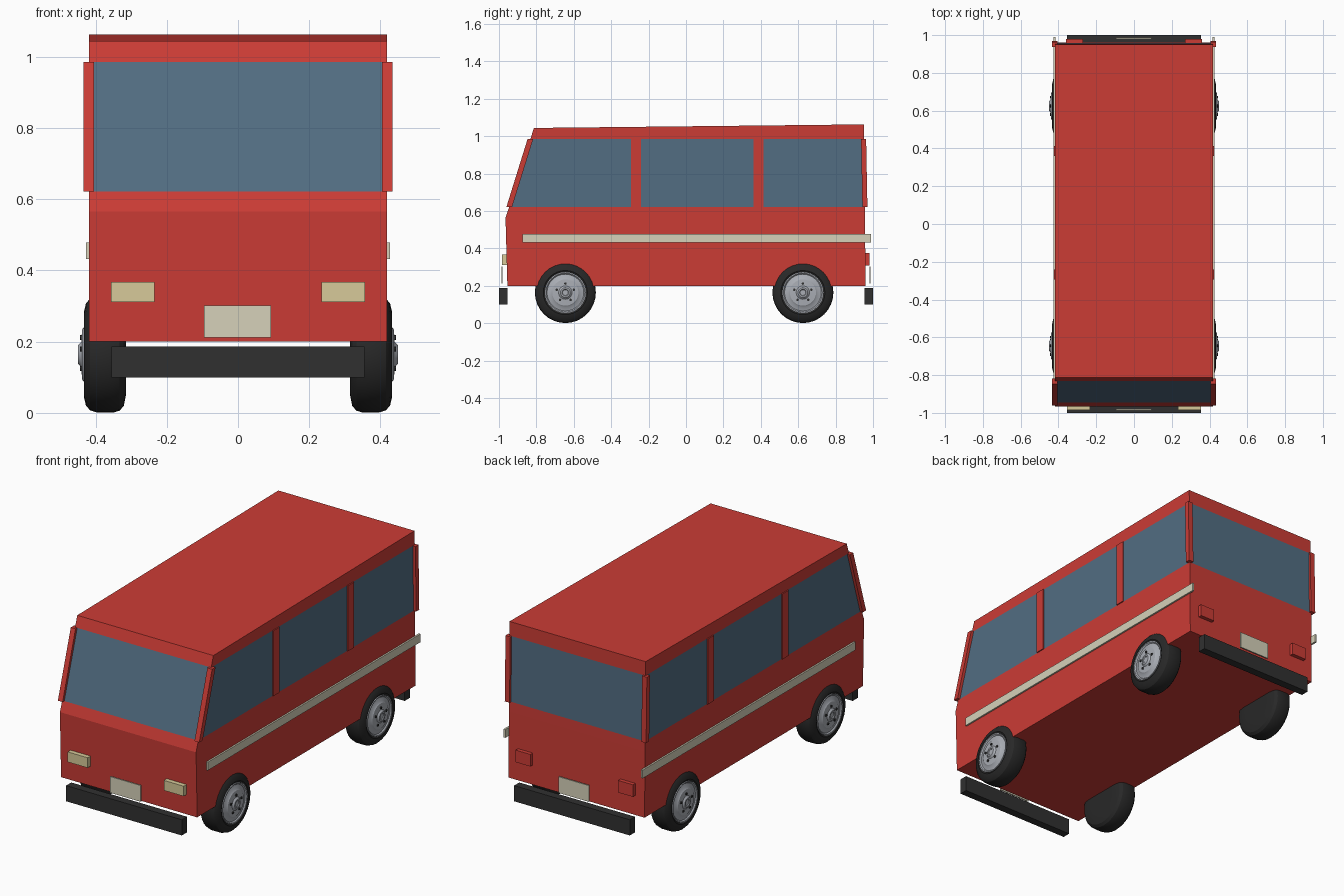
import bpy, bmesh, math
from mathutils import Vector

cube = bpy.data.objects.get("Cube")
if cube:
    bpy.data.objects.remove(cube, do_unlink=True)


def material(name, r, g, b):
    m = bpy.data.materials.new(name)
    m.use_nodes = True
    m.diffuse_color = (r, g, b, 1)
    m.node_tree.nodes["Principled BSDF"].inputs["Base Color"].default_value = (r, g, b, 1)
    return m


RED = material("red paint", 0.60, 0.045, 0.036)
GLASS = material("blue grey glass", 0.085, 0.155, 0.225)
CREAM = material("cream trim", 0.67, 0.64, 0.49)
LAMP = material("headlight yellow", 0.68, 0.59, 0.32)
BLACK = material("bumper black", 0.03, 0.03, 0.03)
RUBBER = material("tyre rubber", 0.021, 0.021, 0.021)
SILVER = material("wheel silver", 0.40, 0.42, 0.46)


def finish(name, bm, *mats):
    bmesh.ops.recalc_face_normals(bm, faces=bm.faces[:])
    me = bpy.data.meshes.new(name)
    bm.to_mesh(me)
    bm.free()
    for m in mats:
        me.materials.append(m)
    ob = bpy.data.objects.new(name, me)
    bpy.context.collection.objects.link(ob)
    return ob


def box(name, x, y, z, mat, lean=0.0):
    """Box from (min, max) ranges; lean shifts the top along y."""
    bm = bmesh.new()
    bmesh.ops.create_cube(bm, size=1)
    for v in bm.verts:
        top = v.co.z > 0
        v.co = Vector(r[1] if c > 0 else r[0] for c, r in zip(v.co, (x, y, z)))
        if top:
            v.co.y += lean
    return finish(name, bm, mat)


def lathe(name, profile, origin, side, mat, n=32):
    """Revolve (offset, radius) points about the x axis, with end caps."""
    bm = bmesh.new()
    rings = []
    for off, rad in profile:
        rings.append([bm.verts.new((origin[0] + side * off,
                                    origin[1] + rad * math.cos(math.tau * i / n),
                                    origin[2] + rad * math.sin(math.tau * i / n)))
                      for i in range(n)])
    for a, b in zip(rings, rings[1:]):
        for i in range(n):
            j = (i + 1) % n
            bm.faces.new((a[i], a[j], b[j], b[i]))
    bm.faces.new(rings[0])
    bm.faces.new(rings[-1])
    ob = finish(name, bm, mat)
    bpy.ops.object.select_all(action="DESELECT")
    bpy.context.view_layer.objects.active = ob
    ob.select_set(True)
    bpy.ops.object.shade_smooth_by_angle(angle=math.radians(30))
    return ob


# Body shell: stacked levels (front y, back y, front z, back z); window band is glass
W = 0.418
LEVELS = [(-0.955, 0.96, 0.2, 0.2), (-0.965, 0.957, 0.565, 0.565),
          (-0.945, 0.956, 0.622, 0.622), (-0.832, 0.952, 0.985, 0.985),
          (-0.813, 0.951, 1.044, 1.063)]
bm = bmesh.new()
loops = [[bm.verts.new(p) for p in ((-W, f, zf), (W, f, zf), (W, b, zb), (-W, b, zb))]
         for f, b, zf, zb in LEVELS]
for k, (lo, hi) in enumerate(zip(loops, loops[1:])):
    for i in range(4):
        j = (i + 1) % 4
        face = bm.faces.new((lo[i], lo[j], hi[j], hi[i]))
        face.material_index = 1 if k == 2 else 0
bm.faces.new(loops[0])
bm.faces.new(loops[-1])
finish("body", bm, RED, GLASS)

# Parts found on both sides
for side, label in ((1, "left"), (-1, "right")):
    def span(a, b):
        return tuple(sorted((side * a, side * b)))

    band = (0.622, 0.985)
    # Window pillars and corner posts
    for y, pos in ((-0.268, "front"), (0.387, "rear")):
        box(f"{label}_{pos}_window_pillar", span(0.40, 0.424), (y - 0.027, y + 0.027), band, RED)
    box(f"{label}_windscreen_post", span(0.405, 0.434), (-0.96, -0.93), band, RED, 0.113)
    box(f"{label}_back_post", span(0.405, 0.434), (0.943, 0.97), band, RED, -0.007)

    # Side stripe and lamps
    box(f"{label}_side_stripe", span(0.416, 0.427), (-0.875, 0.99), (0.432, 0.478), CREAM)
    box(f"{label}_headlight", span(0.234, 0.356), (-0.985, -0.95), (0.312, 0.368), LAMP)
    box(f"{label}_tail_light", span(0.27, 0.36), (0.95, 0.98), (0.308, 0.375), RED)

    # Wheels
    for y, pos in ((-0.645, "front"), (0.625, "rear")):
        c = (side * 0.315, y, 0.164)
        name = f"{label}_{pos}"
        lathe(name + "_tyre", [(0.0, 0.08), (0.0, 0.115), (0.006, 0.145), (0.018, 0.158),
                               (0.035, 0.163), (0.08, 0.163), (0.1, 0.157), (0.112, 0.144),
                               (0.118, 0.118), (0.112, 0.108)], c, side, RUBBER)
        lathe(name + "_rim", [(0.09, 0.109), (0.118, 0.109), (0.118, 0.104), (0.112, 0.098),
                              (0.117, 0.078), (0.123, 0.07), (0.125, 0.036), (0.13, 0.03),
                              (0.134, 0.026), (0.134, 0.018), (0.130, 0.015)], c, side, SILVER)
        for i in range(5):
            a = math.tau * i / 5 + math.pi / 2
            nut = (c[0], y + 0.048 * math.cos(a), c[2] + 0.048 * math.sin(a))
            lathe(f"{name}_wheel_nut_{i + 1}", [(0.115, 0.007), (0.129, 0.007)],
                  nut, side, BLACK, 8)

# Bumpers and number plates
for d, pos in ((-1, "front"), (1, "rear")):
    box(pos + "_bumper", (-0.355, 0.355), sorted((d * 0.955, d * 1.0)), (0.1, 0.187), BLACK)
    box(pos + "_plate", (-0.095, 0.093), sorted((d * 0.98, d * 0.987)), (0.212, 0.302), CREAM)
